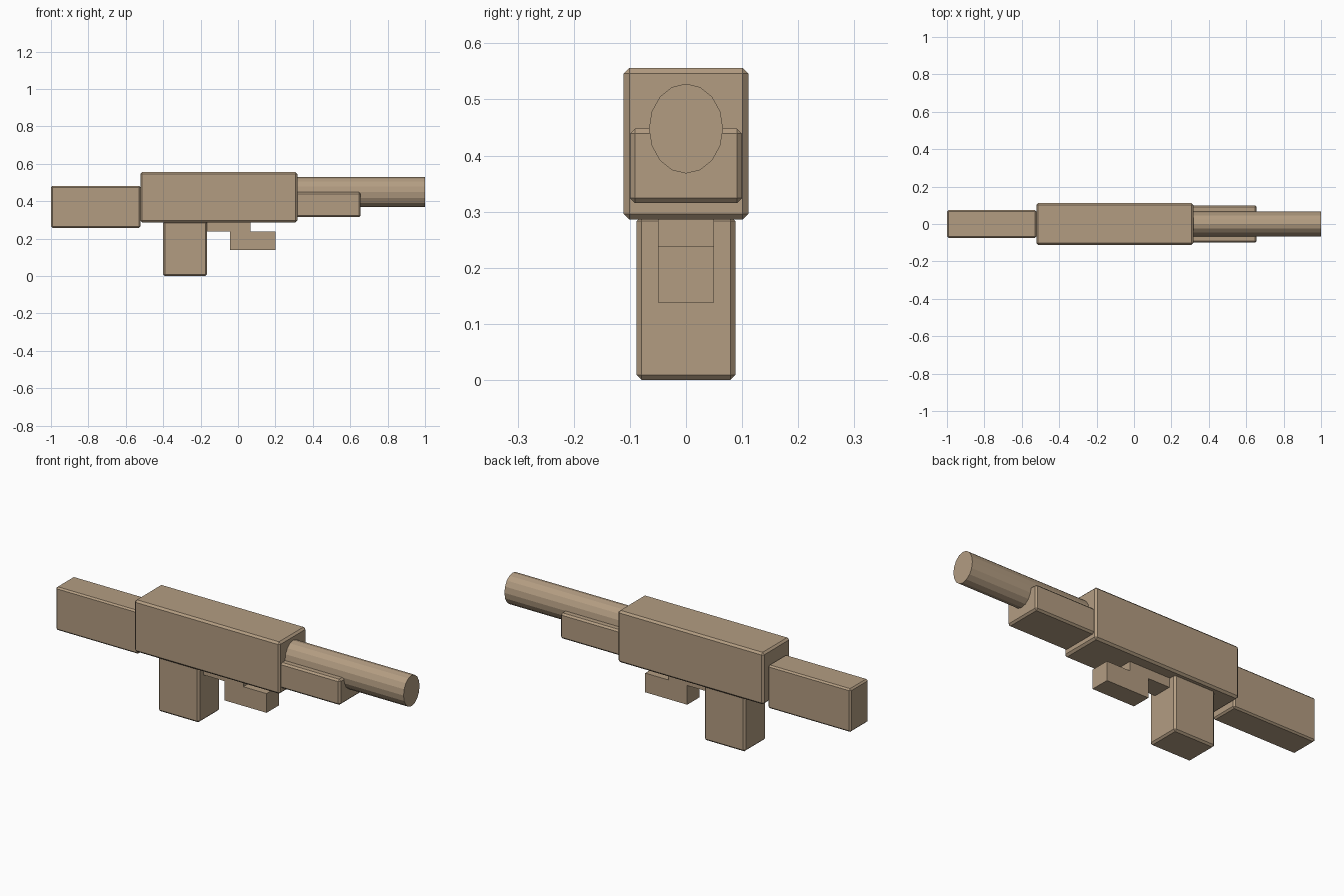
import bpy, bmesh
from mathutils import Matrix

if "Cube" in bpy.data.objects:
    bpy.data.objects.remove(bpy.data.objects["Cube"])

tan = bpy.data.materials.new("tan")
tan.diffuse_color = (0.45, 0.335, 0.222, 1)
tan.use_nodes = True
tan.node_tree.nodes["Principled BSDF"].inputs["Base Color"].default_value = tan.diffuse_color


def finish(name, bm):
    me = bpy.data.meshes.new(name)
    bm.to_mesh(me)
    bm.free()
    me.materials.append(tan)
    ob = bpy.data.objects.new(name, me)
    bpy.context.collection.objects.link(ob)
    return ob


def box(name, x, half_y, z, bevel=0.0):
    """Box from x and z ranges, centred on y, with optional chamfered edges."""
    bm = bmesh.new()
    bmesh.ops.create_cube(bm, size=1)
    size = (x[1] - x[0], 2 * half_y, z[1] - z[0], 1)
    centre = ((x[0] + x[1]) / 2, 0, (z[0] + z[1]) / 2)
    bmesh.ops.transform(bm, verts=bm.verts,
                        matrix=Matrix.Translation(centre) @ Matrix.Diagonal(size))
    ob = finish(name, bm)
    if bevel:
        mod = ob.modifiers.new("chamfer", 'BEVEL')
        mod.width = bevel
        mod.segments = 1
    return ob


# Chamfered main blocks
box("stock", (-1.0, -0.522), 0.074, (0.257, 0.482), 0.008)
box("receiver", (-0.522, 0.317), 0.111, (0.286, 0.556), 0.01)
box("grip", (-0.40, -0.165), 0.088, (0.0, 0.292), 0.009)
box("handguard", (0.31, 0.656), 0.1, (0.315, 0.448), 0.009)

# Sharp-edged trigger pieces
box("trigger_mount", (-0.17, 0.066), 0.05, (0.238, 0.295))
box("trigger_block", (-0.042, 0.2), 0.05, (0.138, 0.238))

# Oval barrel along x
bm = bmesh.new()
bmesh.ops.create_cone(bm, cap_ends=True, segments=16, radius1=1, radius2=1, depth=1)
bmesh.ops.transform(bm, verts=bm.verts,
                    matrix=Matrix.Translation((0.65, 0, 0.448))
                    @ Matrix.Diagonal((0.7, 0.066, 0.08, 1))
                    @ Matrix.Rotation(1.5707963, 4, 'Y'))
finish("barrel", bm)
